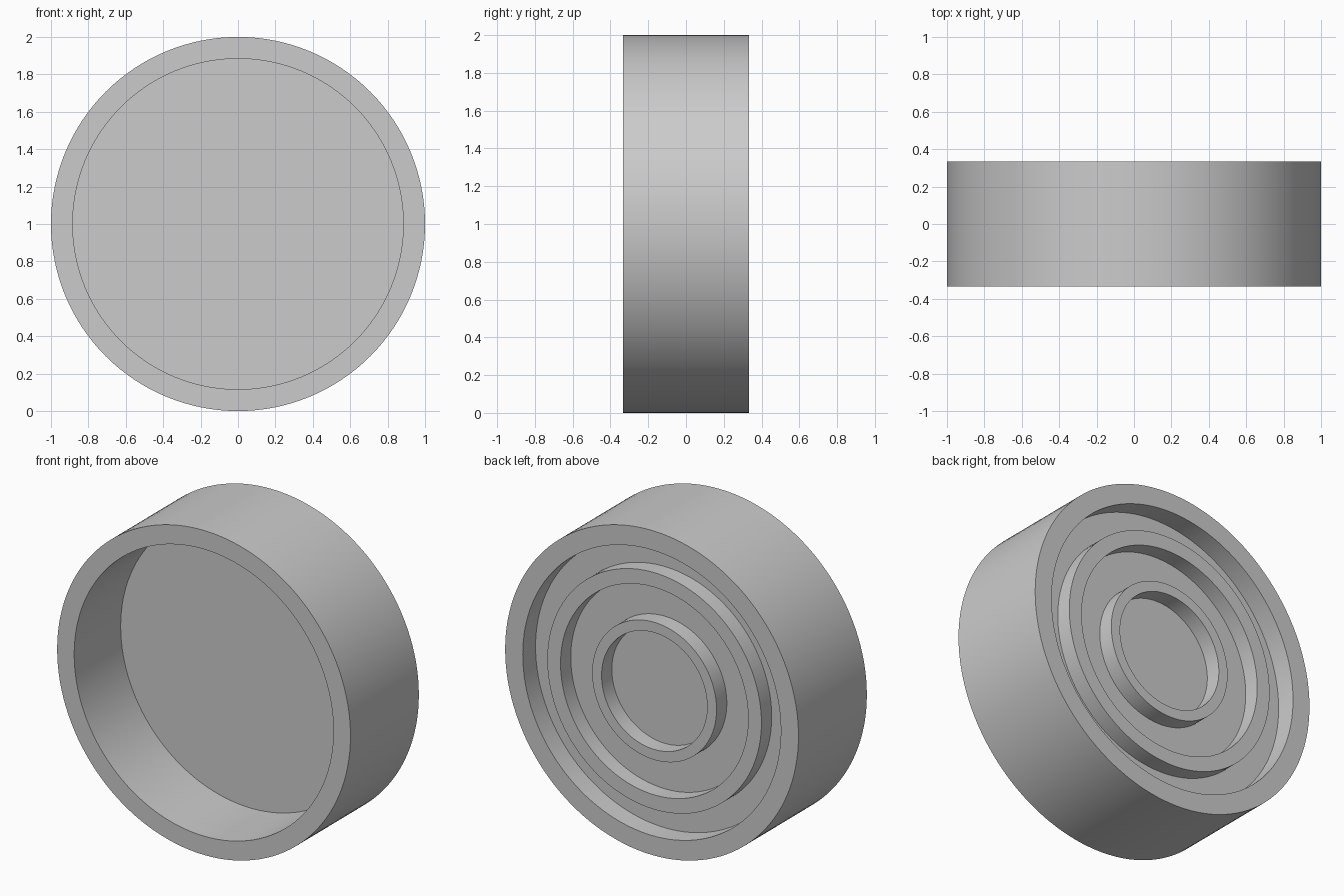
import bpy, bmesh, math

if "Cube" in bpy.data.objects:
    bpy.data.objects.remove(bpy.data.objects["Cube"])

SEGMENTS = 128
HALF = 0.333      # half thickness of the rim
FRONT = 0.12      # floor of the deep front recess
BACK = 0.208      # floor of the shallow back grooves
RIDGE = 0.308     # top of the raised back rings

grey = bpy.data.materials.new("plain grey")
grey.diffuse_color = (0.6, 0.6, 0.6, 1)
grey.use_nodes = True
grey.node_tree.nodes["Principled BSDF"].inputs["Base Color"].default_value = grey.diffuse_color

# Half cross-section (radius, y), from front centre around to back centre
profile = [
    (0, FRONT), (0.884, FRONT), (0.884, -HALF), (1, -HALF),   # front recess
    (1, HALF), (0.88, HALF), (0.88, BACK),                    # rim
    (0.73, BACK), (0.73, RIDGE), (0.64, RIDGE), (0.64, BACK), # large ring
    (0.424, BACK), (0.424, RIDGE), (0.36, RIDGE), (0.36, BACK), # small ring
    (0, BACK),
]

# Spin the cross-section around the y axis
bm = bmesh.new()
verts = [bm.verts.new((r, y, 0)) for r, y in profile]
edges = [bm.edges.new(pair) for pair in zip(verts, verts[1:])]
bmesh.ops.spin(bm, geom=verts + edges, cent=(0, 0, 0), axis=(0, 1, 0),
               angle=2 * math.pi, steps=SEGMENTS)
bmesh.ops.remove_doubles(bm, verts=bm.verts[:], dist=1e-4)
bmesh.ops.recalc_face_normals(bm, faces=bm.faces[:])
mesh = bpy.data.meshes.new("round_cap")
bm.to_mesh(mesh)
bm.free()

cap = bpy.data.objects.new("round_cap", mesh)
cap.location.z = 1
mesh.materials.append(grey)
bpy.context.collection.objects.link(cap)

# Smooth walls, sharp rims
bpy.context.view_layer.objects.active = cap
cap.select_set(True)
bpy.ops.object.shade_smooth_by_angle(angle=math.radians(30))
